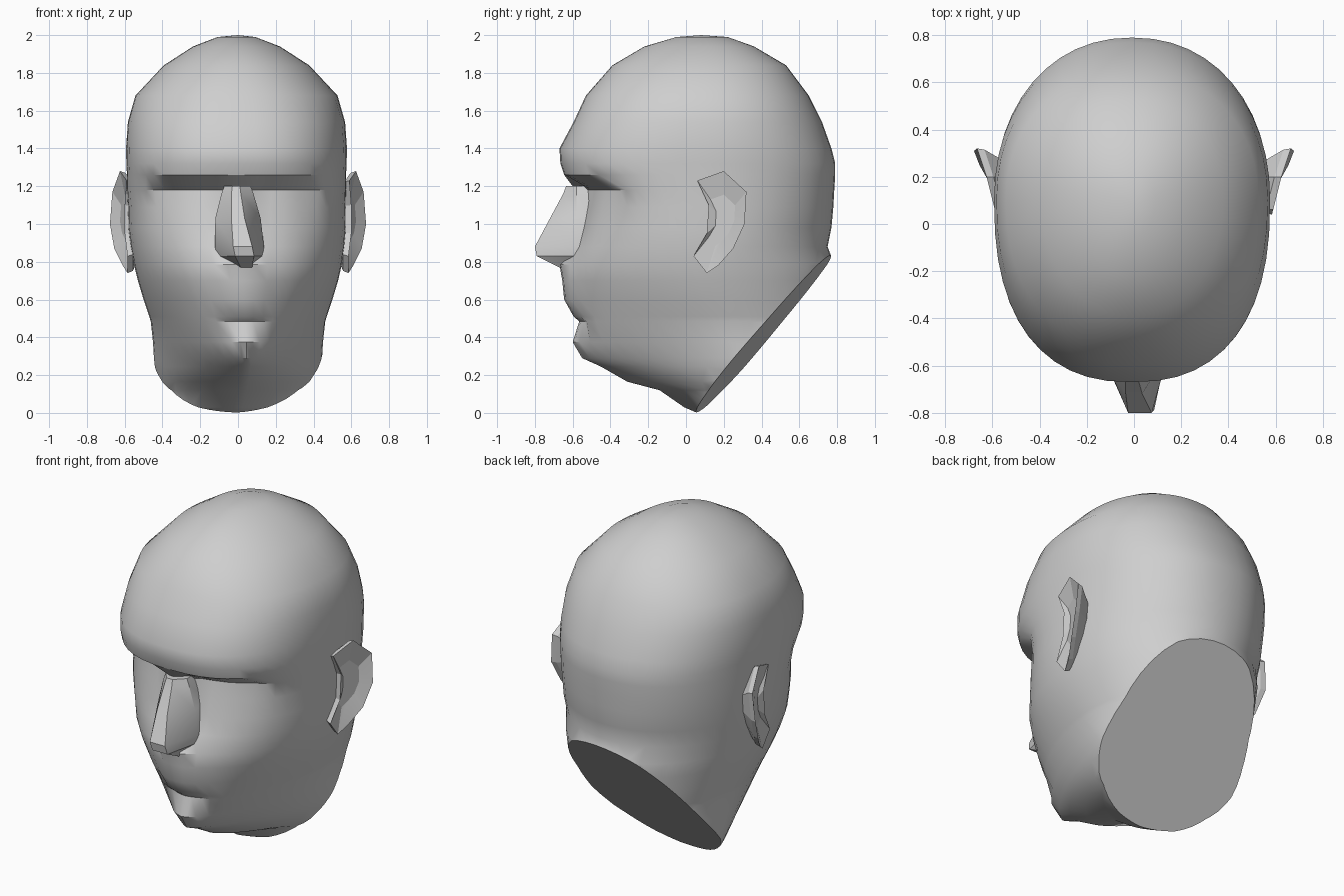
import bpy, bmesh, math
from mathutils import Vector

cube = bpy.data.objects.get("Cube")
if cube:
    bpy.data.objects.remove(cube, do_unlink=True)

clay = bpy.data.materials.new("clay grey")
clay.use_nodes = True
colour = (0.62, 0.62, 0.62, 1)
clay.diffuse_color = colour
bsdf = next(n for n in clay.node_tree.nodes if n.type == 'BSDF_PRINCIPLED')
bsdf.inputs["Base Color"].default_value = colour


def finish(bm, name, angle):
    """Turn a bmesh into a shaded, coloured object."""
    bmesh.ops.recalc_face_normals(bm, faces=bm.faces)
    mesh = bpy.data.meshes.new(name)
    bm.to_mesh(mesh)
    bm.free()
    mesh.materials.append(clay)
    ob = bpy.data.objects.new(name, mesh)
    bpy.context.collection.objects.link(ob)
    bpy.ops.object.select_all(action='DESELECT')
    ob.select_set(True)
    bpy.context.view_layer.objects.active = ob
    bpy.ops.object.shade_smooth_by_angle(angle=math.radians(angle))


def bridge(bm, a, b):
    """Join two closed loops of equal length with quads."""
    n = len(a)
    for i in range(n):
        j = (i + 1) % n
        bm.faces.new((a[i], a[j], b[j], b[i]))


def ramp(v, lo, hi):
    t = min(1, max(0, (v - lo) / (hi - lo)))
    return t * t * (3 - 2 * t)


# Head rings: height, half width, front y, back y, front roundness
RINGS = [
    (1.99, .10, -.05, .22, 2.0), (1.94, .23, -.22, .36, 2.0),
    (1.84, .385, -.39, .53, 2.1), (1.68, .535, -.53, .65, 2.25),
    (1.54, .575, -.595, .72, 2.35), (1.40, .585, -.67, .77, 2.4),
    (1.32, .583, -.665, .79, 2.45), (1.26, .58, -.645, .79, 2.45),
    (1.18, .58, -.585, .785, 2.4), (1.09, .575, -.565, .78, 2.3),
    (0.98, .575, -.56, .77, 2.25), (0.88, .565, -.58, .75, 2.15),
    (0.785, .55, -.63, .785, 2.0), (0.70, .53, -.635, .785, 1.9),
    (0.60, .50, -.625, .785, 1.8), (0.51, .47, -.605, .785, 1.72),
    (0.485, .462, -.60, .785, 1.7), (0.375, .45, -.58, .785, 1.5),
    (0.29, .445, -.55, .785, 1.36), (0.245, .44, -.45, .785, 1.38),
    (0.165, .42, -.31, .785, 1.42), (0.12, .41, -.14, .785, 1.42),
    (0.03, .40, -.01, .785, 1.42), (0.0, .39, .06, .785, 1.45),
    (-.06, .37, .17, .785, 1.5),
]
SOCKET = {1.18: .085, 1.09: .045, 0.98: .01}
MOUTH = {0.785: -.04, 0.70: -.02, 0.60: -.02, 0.51: .01, 0.485: .035, 0.375: -.02}
COLS = 48


def head_ring(bm, z, w, yf, yb, n_front):
    yc = .10 + .25 * ramp(-z, -.8, 0)
    n_back = 2.0 + .15 * ramp(z, .8, 1.2)
    verts = []
    for k in range(COLS):
        t = 2 * math.pi * k / COLS
        c, s = math.cos(t), math.sin(t)
        n = n_front if s < 0 else n_back
        x = math.copysign(w * abs(c) ** (2 / n), c)
        reach = (yc - yf) if s < 0 else (yb - yc)
        y = yc + math.copysign(reach * abs(s) ** (2 / n), s)
        if s < 0:
            a = abs(x)
            # eye sockets below the brow, then the lips
            y += SOCKET.get(z, 0) * ramp(a, .03, .12) * (1 - ramp(a, .36, .57))
            y += MOUTH.get(z, 0) * (1 - ramp(a, .08, .17))
            # the chin and mouth sit slightly to one side
            x += .045 * (1 - ramp(z, .3, 1.1)) * s * s * ramp(z, 0, .25)
        # the skull leans a touch the other way
        verts.append(bm.verts.new((x - .008 * ramp(z, .7, 1.2), y, z)))
    return verts


# Skull, face and neck as one skin
bm = bmesh.new()
rings = [head_ring(bm, *r) for r in RINGS]
for upper, lower in zip(rings, rings[1:]):
    bridge(bm, upper, lower)
crown = bm.verts.new((0, .08, 2.0))
for i in range(COLS):
    bm.faces.new((crown, rings[0][i], rings[0][(i + 1) % COLS]))
# Slanted flat cut through the neck
bmesh.ops.bisect_plane(
    bm, geom=bm.verts[:] + bm.edges[:] + bm.faces[:], dist=1e-5,
    plane_co=Vector((0, .052, 0)), plane_no=Vector((.11, 1, -.86)).normalized(),
    clear_outer=True)
bmesh.ops.edgeloop_fill(bm, edges=[e for e in bm.edges if e.is_boundary])
finish(bm, "head", 32)

# Nose: height, ridge half width, ridge y, base half width, ridge x
NOSE = [
    (1.20, .02, -.635, .07, -.01), (1.16, .025, -.65, .085, -.01),
    (1.03, .035, -.72, .12, .0), (0.88, .05, -.80, .13, .025),
    (0.83, .05, -.79, .12, .035), (0.77, .03, -.67, .06, .045),
]
bm = bmesh.new()
levels = []
for z, rw, ry, bw, cx in NOSE:
    base = cx * .3
    pts = [(base - bw, -.43), (base - bw, -.58), (cx - rw, ry),
           (cx + rw, ry), (base + bw, -.58), (base + bw, -.43)]
    levels.append([bm.verts.new((x, y, z)) for x, y in pts])
for upper, lower in zip(levels, levels[1:]):
    bridge(bm, upper, lower)
bm.faces.new(levels[0])
bm.faces.new(levels[-1])
finish(bm, "nose", 25)

# Ears: outer rim, hollow in front, root buried in the head
RIM = [
    (.59, .06, 1.23), (.625, .20, 1.28), (.665, .32, 1.17), (.678, .31, 1.0),
    (.655, .25, .87), (.61, .17, .78), (.585, .11, .74), (.585, .04, .83),
    (.60, .11, .95), (.60, .12, 1.10),
]
MID = Vector((.632, .20, 1.03))


def ear(name, side):
    bm = bmesh.new()

    def loop(scale, dx):
        points = [MID + (Vector(p) - MID) * scale for p in RIM]
        return [bm.verts.new((side * (p.x + dx), p.y, p.z)) for p in points]

    floor, front = loop(.5, -.03), loop(1, 0)
    back, root = loop(.96, -.03), loop(.5, -.11)
    for a, b in ((floor, front), (front, back), (back, root)):
        bridge(bm, a, b)
    bm.faces.new(floor)
    bm.faces.new(root)
    finish(bm, name, 12)


ear("left_ear", 1)
ear("right_ear", -1)
